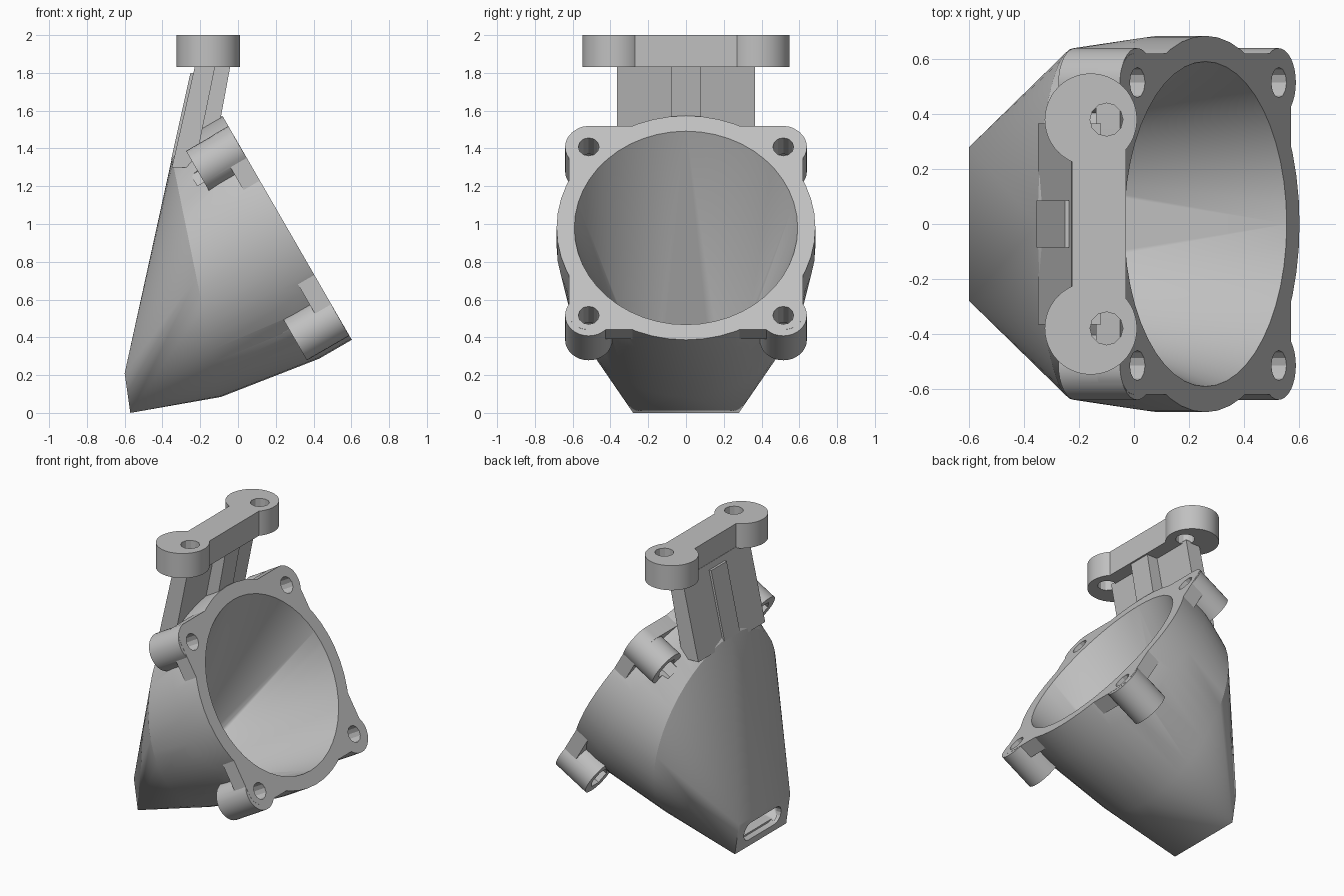
import bpy, bmesh, math
from mathutils import Matrix, Vector

cube = bpy.data.objects.get("Cube")
if cube:
    bpy.data.objects.remove(cube)

grey = bpy.data.materials.new("plain grey")
grey.use_nodes = True
tone = (0.53, 0.53, 0.53, 1)
grey.diffuse_color = tone
grey.node_tree.nodes["Principled BSDF"].inputs["Base Color"].default_value = tone

# Tilted frame of the round inlet: local x is sideways, local z faces out
tilt = Matrix.Translation((0.26, 0, 0.98)) @ Matrix((
    (0, -0.5, 0.866, 0), (1, 0, 0, 0), (0, 0.866, 0.5, 0), (0, 0, 0, 1)))
upright = Matrix.Identity(4)


def ring(r, x=0, y=0, z=0, frame=upright, n=48):
    return [frame @ Vector((x + r * math.cos(a), y + r * math.sin(a), z))
            for a in (math.tau * i / n for i in range(n))]


def block(xs, ys, zs):
    return [Vector((x, y, z)) for x in xs for y in ys for z in zs]


def hull(name, points):
    """Solid wrapped tightly around a set of points."""
    bm = bmesh.new()
    for p in points:
        bm.verts.new(p)
    res = bmesh.ops.convex_hull(bm, input=bm.verts[:])
    loose = {v for v in res["geom_interior"] + res["geom_unused"]
             if isinstance(v, bmesh.types.BMVert)}
    bmesh.ops.delete(bm, geom=list(loose), context="VERTS")
    bmesh.ops.dissolve_limit(bm, angle_limit=0.005, verts=bm.verts[:], edges=bm.edges[:])
    bmesh.ops.recalc_face_normals(bm, faces=bm.faces[:])
    mesh = bpy.data.meshes.new(name)
    bm.to_mesh(mesh)
    bm.free()
    mesh.materials.append(grey)
    ob = bpy.data.objects.new(name, mesh)
    bpy.context.collection.objects.link(ob)
    return ob


def rod(name, r, z0, z1, x=0, y=0, frame=upright, n=32):
    return hull(name, ring(r, x, y, z0, frame, n) + ring(r, x, y, z1, frame, n))


def combine(ob, tools, operation):
    """Apply booleans on an object and keep the result as its mesh."""
    for tool in tools:
        tool.hide_render = True
        mod = ob.modifiers.new("combine", "BOOLEAN")
        mod.operation, mod.solver, mod.object = operation, "EXACT", tool
    graph = bpy.context.evaluated_depsgraph_get()
    graph.update()
    mesh = bpy.data.meshes.new_from_object(ob.evaluated_get(graph))
    ob.modifiers.clear()
    ob.data = mesh


# Duct body: round inlet, slanted oval middle section, flat outlet
middle = [Vector((-0.22 - 0.13 * p.y, 0.64 * p.x, 0.717 + 0.6325 * p.y)) for p in ring(1)]
duct = hull("fan_duct", ring(0.685, frame=tilt) + ring(0.685, z=-0.2, frame=tilt) + middle
            + [Vector((x, y, z)) for x, z in ((-0.57, 0), (-0.6, 0.21)) for y in (-0.28, 0.28)])

# Inlet flange with rounded corners
corners = [(sx, sy) for sx in (-1, 1) for sy in (-1, 1)]
flange = hull("flange", [p for sx, sy in corners for z in (0, -0.1)
                         for p in ring(0.1, sx * 0.52, sy * 0.522, z, tilt, 24)])

# Screw posts with gussets, bolt holes and hexagonal nut pockets
adds, cuts = [flange], []
for sx, sy in corners:
    x, y = sx * 0.515, sy * 0.515 - 0.02
    adds.append(rod("post", 0.125, -0.26, -0.001, x, y, tilt))
    adds.append(hull("gusset", [p for z in (-0.2, -0.02)
                                for p in ring(0.11, x, y, z, tilt, 24)
                                + ring(0.06, sx * 0.41, sy * 0.41, z, tilt, 24)]))
    cuts.append(rod("bolt_hole", 0.055, -0.3, 0.1, x, y, tilt, 12))
    cuts.append(rod("nut_pocket", 0.075, -0.3, -0.17, x, y, tilt, 6))

# Cavity: a straight cone from the inlet circle to the outlet slot
funnel = hull("funnel_cavity", ring(0.592, z=0.002, frame=tilt)
              + block([-0.555], (-0.2, 0.2), (0.05, 0.17)))
slot = hull("outlet_slot", [Vector((x, q.x + y, q.y + 0.11)) for x in (-0.7, -0.53)
                            for y in (-0.14, 0.14) for q in ring(0.062, n=16)])
combine(duct, adds, "UNION")
combine(duct, cuts + [funnel, slot], "DIFFERENCE")


def leaning_slab(name, low, high, half, z0=1.3, z1=1.84):
    """Slab leaning from the duct up to the mount."""
    return hull(name, block(low, (-half, half), [z0]) + block(high, (-half, half), [z1]))


# Neck: wide plate, front rib and thin back strip
neck = leaning_slab("neck", (-0.35, -0.23), (-0.227, -0.12), 0.365)
rib = leaning_slab("neck_rib", (-0.3, -0.14), (-0.2, -0.04), 0.08)
strip = leaning_slab("neck_strip", (-0.354, -0.3), (-0.252, -0.2), 0.085, 1.34, 1.8)
combine(neck, [rib, strip], "UNION")
combine(neck, [funnel], "DIFFERENCE")

# Mounting bar with two round screw lugs
mount = hull("mounting_bar", block((-0.225, -0.03), (-0.38, 0.38), (1.83, 2)))
combine(mount, [rod("lug", 0.168, 1.83, 2, -0.157, y, n=48) for y in (-0.38, 0.38)], "UNION")
combine(mount, [rod("lug_hole", 0.06, 1.7, 2.1, -0.1, y, n=12) for y in (-0.38, 0.38)],
        "DIFFERENCE")

# Remove the helper solids and shade the finished parts
parts = [duct, neck, mount]
for ob in list(bpy.context.collection.objects):
    if ob.hide_render and ob not in parts:
        bpy.data.objects.remove(ob)
bpy.ops.object.select_all(action="DESELECT")
for ob in parts:
    ob.select_set(True)
bpy.context.view_layer.objects.active = duct
bpy.ops.object.shade_smooth_by_angle(angle=math.radians(22))
